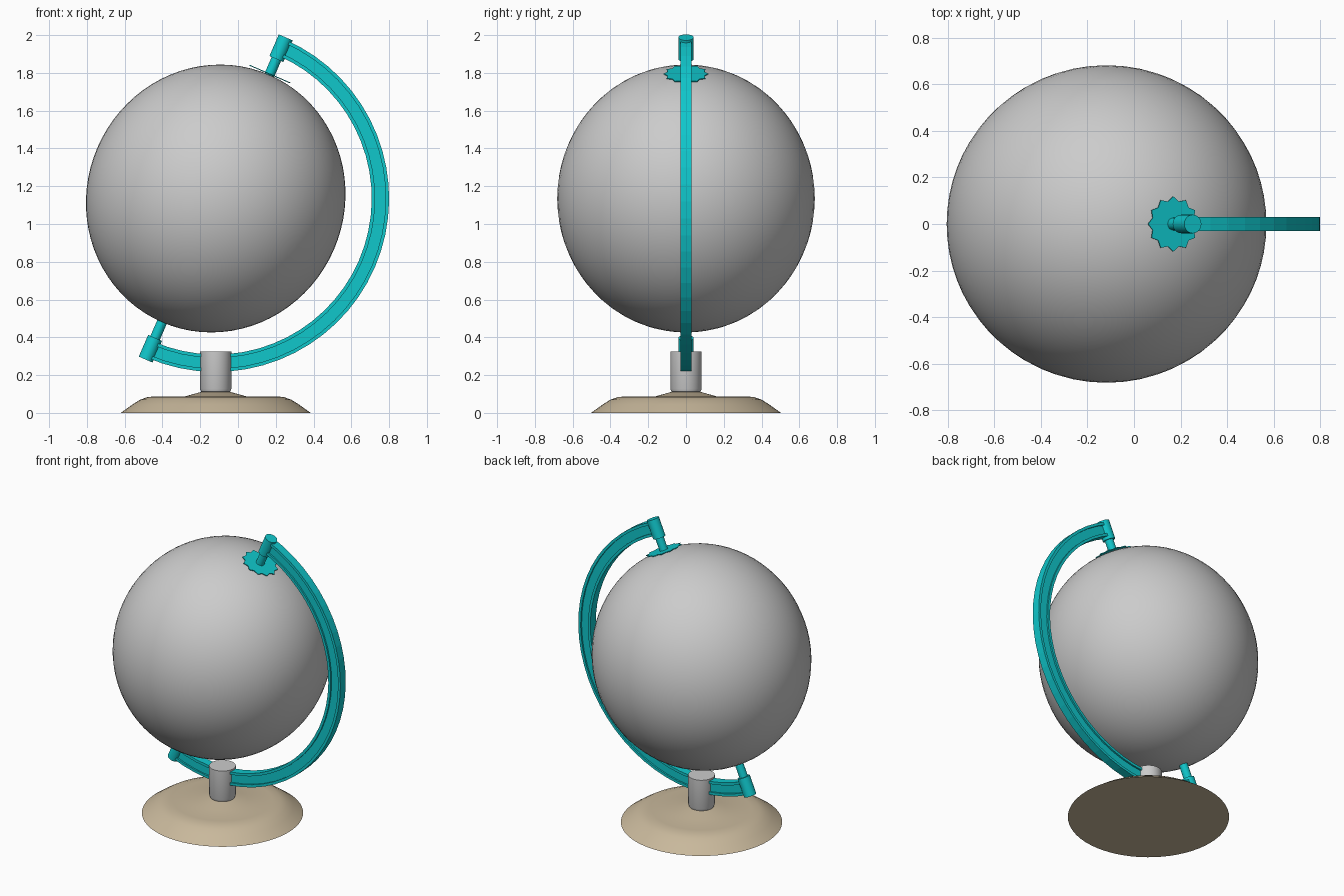
import bpy, bmesh
from math import pi, radians, sin, cos
from mathutils import Matrix, Vector

cube = bpy.data.objects.get("Cube")
if cube:
    bpy.data.objects.remove(cube, do_unlink=True)

CENTRE = Vector((-0.118, 0, 1.135))
TILT = radians(23.5)


def material(name, rgb):
    m = bpy.data.materials.new(name)
    m.use_nodes = True
    m.diffuse_color = (*rgb, 1)
    m.node_tree.nodes["Principled BSDF"].inputs["Base Color"].default_value = (*rgb, 1)
    return m


grey = material("light grey", (0.6, 0.6, 0.6))
teal = material("teal", (0.005, 0.57, 0.6))
tan = material("tan", (0.58, 0.48, 0.33))


def finish(bm, name, mat, tilted=False, smooth=30):
    """Turn a bmesh into an object; tilted parts share the globe axis frame."""
    bmesh.ops.remove_doubles(bm, verts=bm.verts, dist=1e-5)
    bmesh.ops.recalc_face_normals(bm, faces=bm.faces)
    mesh = bpy.data.meshes.new(name)
    bm.to_mesh(mesh)
    bm.free()
    ob = bpy.data.objects.new(name, mesh)
    bpy.context.collection.objects.link(ob)
    mesh.materials.append(mat)
    ob.location = CENTRE if tilted else (CENTRE.x, 0, 0)
    if tilted:
        ob.rotation_euler.y = TILT
    if smooth:
        bpy.ops.object.select_all(action="DESELECT")
        ob.select_set(True)
        bpy.context.view_layer.objects.active = ob
        bpy.ops.object.shade_smooth_by_angle(angle=radians(smooth))
    return ob


def lathe(name, profile, mat, steps=32, **options):
    """Revolve (radius, z) points around the local z axis."""
    bm = bmesh.new()
    vs = [bm.verts.new((r, 0, z)) for r, z in profile]
    edges = [bm.edges.new(pair) for pair in zip(vs, vs[1:])]
    bmesh.ops.spin(bm, geom=vs + edges, cent=(0, 0, 0), axis=(0, 0, 1),
                   angle=2 * pi, steps=steps)
    return finish(bm, name, mat, **options)


def rod(name, radius, z0, z1, mat):
    return lathe(name, [(0, z0), (radius, z0), (radius, z1), (0, z1)], mat,
                 steps=24, tilted=True)


# Globe, slightly elongated along its axis
bm = bmesh.new()
bmesh.ops.create_uvsphere(bm, u_segments=64, v_segments=40, radius=1,
                          matrix=Matrix.Diagonal((0.682, 0.682, 0.714, 1)))
finish(bm, "globe_ball", grey, tilted=True)

# Half-circle arm with a grooved section
bm = bmesh.new()
IN, OUT, HALF, LIP, WEB = 0.826, 0.918, 0.029, 0.018, 0.018
side = [(HALF, IN), (HALF, IN + LIP), (WEB, IN + LIP),
        (WEB, OUT - LIP), (HALF, OUT - LIP), (HALF, OUT)]
section = side + [(-y, z) for y, z in reversed(side)]
vs = [bm.verts.new((0, y, z)) for y, z in section]
edges = [bm.edges.new((v, vs[i - 1])) for i, v in enumerate(vs)]
bmesh.ops.spin(bm, geom=vs + edges, cent=(0, 0, 0), axis=(0, 1, 0),
               angle=pi, steps=32)
bmesh.ops.holes_fill(bm, edges=[e for e in bm.edges if e.is_boundary], sides=0)
finish(bm, "arm", teal, tilted=True, smooth=0)

# Sleeves and pivot pins at both poles
for end, s in (("top", 1), ("bottom", -1)):
    rod(end + "_sleeve", 0.04, s * 0.805, s * 0.93, teal)
    rod(end + "_pin", 0.027, s * 0.68, s * 0.82, teal)

# Toothed dial at the top pole
bm = bmesh.new()
TEETH = 12
rim = []
for i in range(2 * TEETH):
    r = 0.118 if i % 2 == 0 else 0.1
    a = pi * i / TEETH
    rim.append(bm.verts.new((r * cos(a), r * sin(a), 0.716)))
face = bm.faces.new(rim)
top = bmesh.ops.extrude_face_region(bm, geom=[face])["geom"]
bmesh.ops.translate(bm, vec=(0, 0, 0.005),
                    verts=[g for g in top if isinstance(g, bmesh.types.BMVert)])
finish(bm, "hour_dial", teal, tilted=True, smooth=0)

# Post and base
lathe("post", [(0, 0.105), (0.065, 0.105), (0.077, 0.112), (0.083, 0.128),
               (0.083, 0.325), (0, 0.325)], grey, steps=40)
lathe("base", [(0, 0), (0.503, 0), (0.44, 0.045), (0.4, 0.07), (0.36, 0.084),
               (0.31, 0.088), (0.16, 0.088), (0.07, 0.113), (0, 0.113)],
      tan, steps=64)
